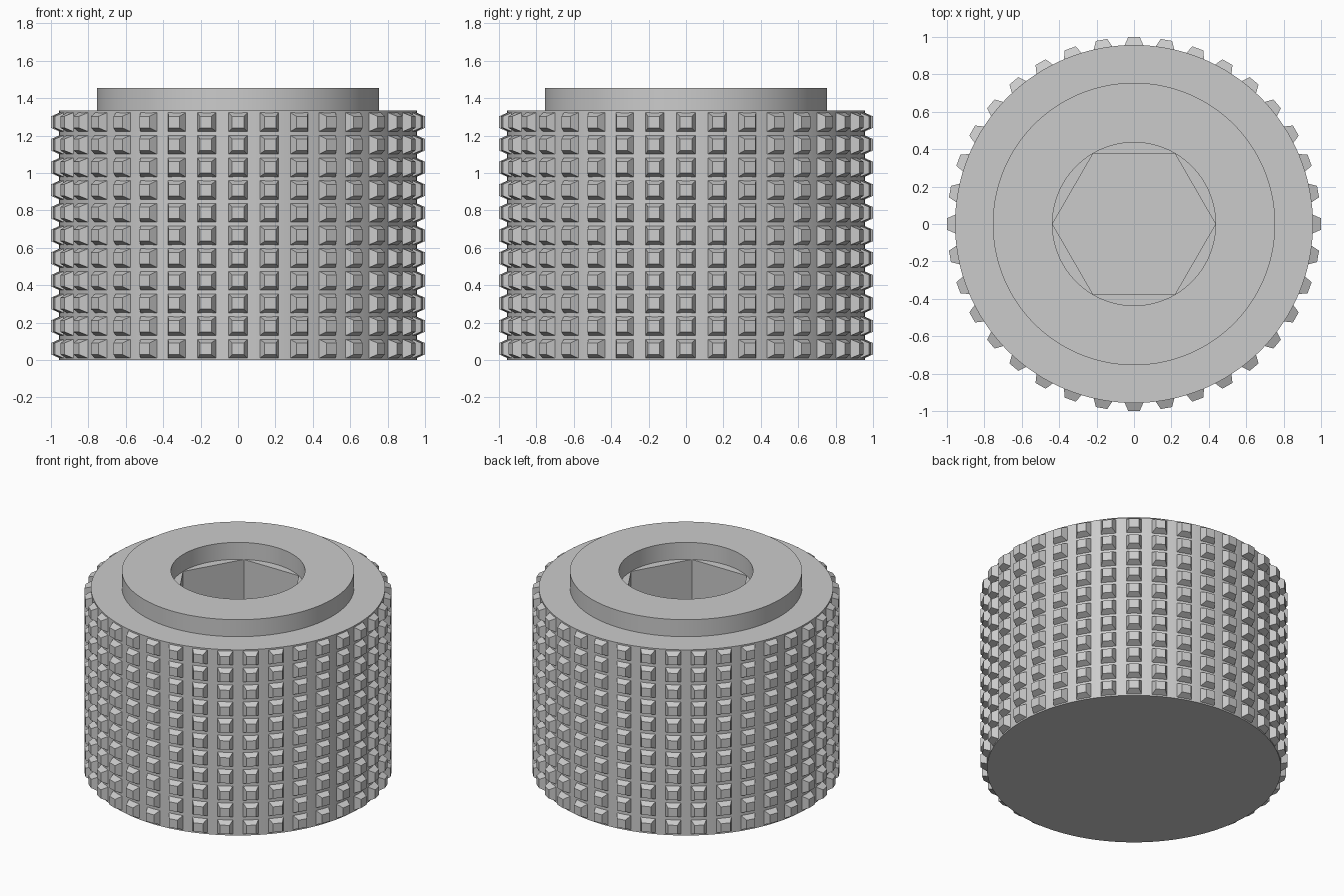
import bpy, bmesh, math
from mathutils import Matrix, Vector

cube = bpy.data.objects.get("Cube")
if cube:
    bpy.data.objects.remove(cube, do_unlink=True)

grey = bpy.data.materials.new("plain_grey")
grey.use_nodes = True
colour = (0.6, 0.6, 0.6, 1)
grey.diffuse_color = colour
grey.node_tree.nodes["Principled BSDF"].inputs["Base Color"].default_value = colour

BODY_R, BODY_H = 0.957, 1.333
COLLAR_R, TOP = 0.755, 1.455
BORE_R, FLOOR = 0.436, 0.67
SEGMENTS, COLUMNS, ROWS = 144, 36, 11


def finish(name, bm):
    bmesh.ops.recalc_face_normals(bm, faces=bm.faces)
    mesh = bpy.data.meshes.new(name)
    bm.to_mesh(mesh)
    bm.free()
    mesh.materials.append(grey)
    obj = bpy.data.objects.new(name, mesh)
    bpy.context.collection.objects.link(obj)
    return obj


def hex_radius(angle):
    # Radius of a hexagon with corners on the x axis
    step = math.pi / 3
    return BORE_R * math.cos(step / 2) / math.cos(angle % step - step / 2)


def ring(bm, radius, z):
    verts = []
    for i in range(SEGMENTS):
        a = math.tau * i / SEGMENTS
        r = radius(a) if callable(radius) else radius
        verts.append(bm.verts.new((r * math.cos(a), r * math.sin(a), z)))
    return verts


# Knob body: stepped cylinder, round counterbore, blind hexagonal socket
bm = bmesh.new()
profile = [(BODY_R, 0), (BODY_R, BODY_H), (COLLAR_R, BODY_H), (COLLAR_R, TOP),
           (BORE_R, TOP), (BORE_R, BODY_H), (hex_radius, BODY_H), (hex_radius, FLOOR)]
rings = [ring(bm, r, z) for r, z in profile]
for low, high in zip(rings, rings[1:]):
    for i in range(SEGMENTS):
        j = (i + 1) % SEGMENTS
        bm.faces.new((low[i], low[j], high[j], high[i]))
bm.faces.new(rings[0])
bm.faces.new(rings[-1])
bmesh.ops.remove_doubles(bm, verts=bm.verts, dist=0.00005)
body = finish("knob_body", bm)
bpy.ops.object.select_all(action="DESELECT")
body.select_set(True)
bpy.context.view_layer.objects.active = body
bpy.ops.object.shade_smooth_by_angle(angle=math.radians(25))

# Grip studs: truncated pyramids in straight columns and rows
bm = bmesh.new()
pitch = BODY_H / ROWS
corners = [(-1, -1), (1, -1), (1, 1), (-1, 1)]
for c in range(COLUMNS):
    turn = Matrix.Rotation(math.tau * c / COLUMNS, 3, "Z")
    for row in range(ROWS):
        z = (row + 0.5) * pitch
        base, tip = [[bm.verts.new(turn @ Vector((r, h * u, z + h * v)))
                      for u, v in corners]
                     for r, h in ((0.945, 0.055), (0.999, 0.031))]
        bm.faces.new(base)
        bm.faces.new(tip)
        for i in range(4):
            j = (i + 1) % 4
            bm.faces.new((base[i], base[j], tip[j], tip[i]))
finish("grip_studs", bm)
